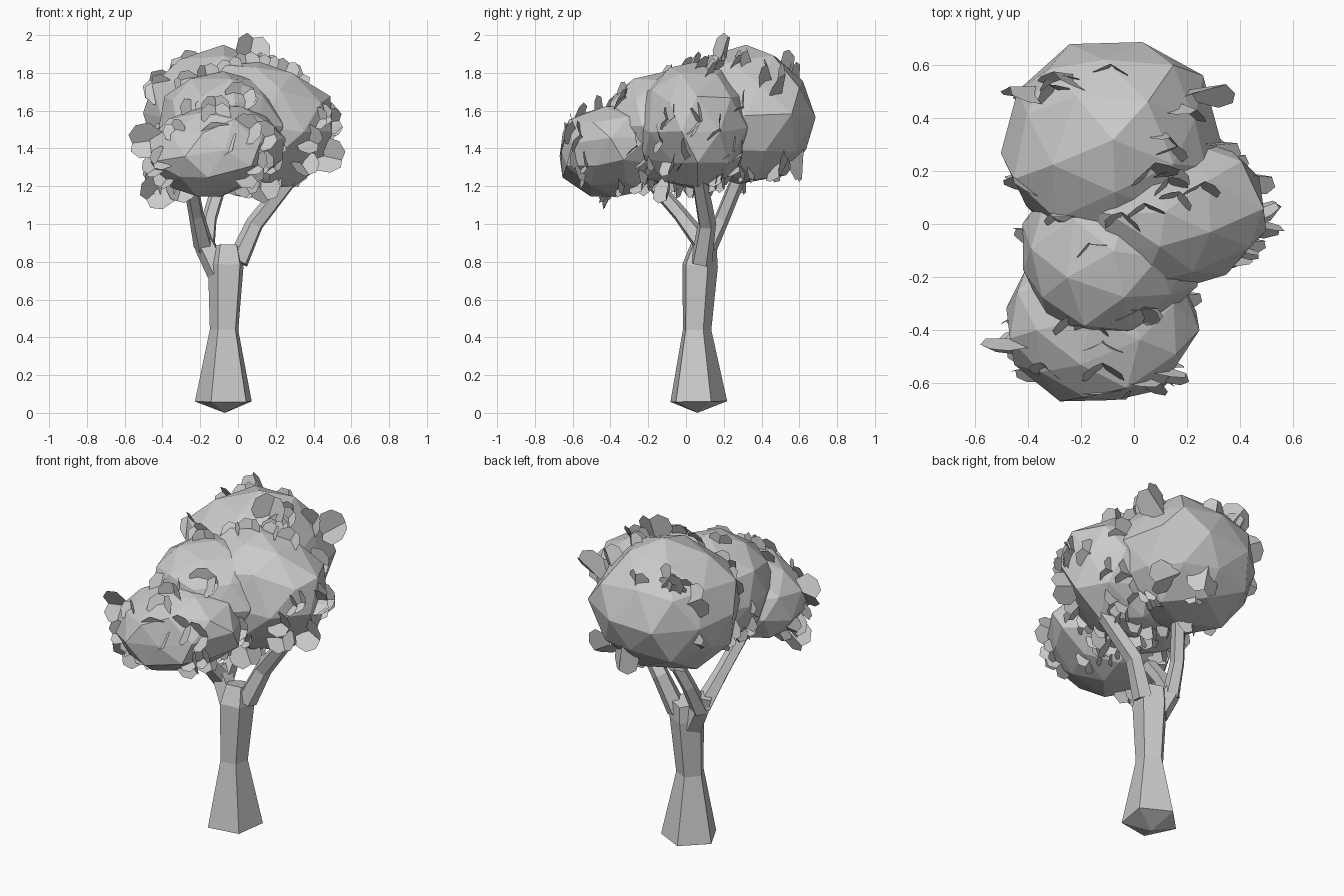
import bpy, bmesh, math, random
from mathutils import Vector, Matrix

random.seed(7)
if "Cube" in bpy.data.objects:
    bpy.data.objects.remove(bpy.data.objects["Cube"])

grey = bpy.data.materials.new("plain grey")
grey.use_nodes = True
grey.diffuse_color = (0.6, 0.6, 0.6, 1)
grey.node_tree.nodes["Principled BSDF"].inputs["Base Color"].default_value = grey.diffuse_color


def finish(bm, name, closed=True):
    if closed:
        bmesh.ops.recalc_face_normals(bm, faces=bm.faces)
    mesh = bpy.data.meshes.new(name)
    bm.to_mesh(mesh)
    bm.free()
    mesh.materials.append(grey)
    obj = bpy.data.objects.new(name, mesh)
    bpy.context.collection.objects.link(obj)
    return obj


def limb(name, path, sides=5, tip=None):
    """Loft a faceted limb through (x, y, z, radius) stations."""
    bm = bmesh.new()
    pts = [Vector(p[:3]) for p in path]
    rings = []
    for i, p in enumerate(pts):
        along = pts[min(i + 1, len(pts) - 1)] - pts[max(i - 1, 0)]
        turn = Vector((0, 0, 1)).rotation_difference(along)
        ring = []
        for k in range(sides):
            a = math.tau * k / sides - math.pi / 4
            ring.append(bm.verts.new(p + turn @ Vector((math.cos(a), math.sin(a), 0)) * path[i][3]))
        rings.append(ring)
    for low, high in zip(rings, rings[1:]):
        for k in range(sides):
            n = (k + 1) % sides
            bm.faces.new((low[k], low[n], high[n], high[k]))
    bm.faces.new(rings[-1])
    if tip:
        point = bm.verts.new(tip)
        for k in range(sides):
            bm.faces.new((point, rings[0][(k + 1) % sides], rings[0][k]))
    else:
        bm.faces.new(rings[0][::-1])
    return finish(bm, name)


# Trunk with a flared foot, and its three branches
limb("trunk", [(-0.07, 0.06, 0.06, 0.16), (-0.07, 0.055, 0.44, 0.08),
               (-0.06, 0.07, 0.78, 0.1), (-0.06, 0.09, 0.88, 0.075)], tip=(-0.07, 0.06, 0))
limb("left_branch", [(0.0, 0.08, 0.8, 0.06), (0.09, 0.11, 1.0, 0.05), (0.36, 0.05, 1.34, 0.04)])
limb("fork", [(-0.1, 0.08, 0.74, 0.065), (-0.17, 0.1, 0.88, 0.06), (-0.2, 0.1, 0.95, 0.045)])
limb("front_branch", [(-0.18, 0.1, 0.88, 0.055), (-0.22, -0.03, 1.05, 0.042), (-0.26, -0.22, 1.27, 0.04)])
limb("back_branch", [(-0.17, 0.11, 0.86, 0.05), (-0.15, 0.19, 1.03, 0.042), (-0.07, 0.3, 1.3, 0.04)])

# Canopy lobes: name, centre, radii, sideways tilt
lobes = [
    ("back_canopy", (-0.08, 0.3, 1.57), (0.42, 0.39, 0.36), 0),
    ("left_canopy", (0.1, 0.06, 1.52), (0.4, 0.31, 0.34), 0.1),
    ("middle_canopy", (-0.09, -0.1, 1.51), (0.33, 0.33, 0.3), 0),
    ("front_canopy", (-0.13, -0.37, 1.39), (0.36, 0.32, 0.24), -0.18),
]
frames = []
for name, centre, radii, tilt in lobes:
    frame = Matrix.Translation(centre) @ Matrix.Rotation(tilt, 4, "Y") @ Matrix.Diagonal((*radii, 1))
    frames.append(frame)
    bm = bmesh.new()
    bmesh.ops.create_icosphere(bm, subdivisions=2, radius=1.02)
    bmesh.ops.rotate(bm, verts=bm.verts, matrix=Matrix.Rotation(random.uniform(0, 3), 3, "Z"))
    for v in bm.verts:
        v.co *= random.uniform(0.97, 1.03)
        v.co += Vector([random.uniform(-0.06, 0.06) for _ in range(3)])
        v.co = frame @ v.co
    finish(bm, name)


# Leaves: folded hexagons that stand out of the canopy, facing mostly forward
half_outline = [(0.03, -0.08), (0.085, -0.02), (0.08, 0.045), (0.04, 0.085)]


def add_leaf(bm, spot, outward, size):
    facing = Vector((random.uniform(-0.4, 0.4), -1, random.uniform(-0.1, 0.6))).normalized()
    up = outward - facing * outward.dot(facing)
    up.normalize()
    side = up.cross(facing)

    def place(u, v, depth):
        return bm.verts.new(spot + (side * u + up * v + facing * depth) * size)

    spine = [place(0, -0.08, -0.025), place(0, 0.075, -0.01)]
    for s in (-1, 1):
        edge = [place(s * u, v, 0.03 * u / 0.085) for u, v in half_outline]
        bm.faces.new([spine[0]] + edge + [spine[1]])


bm = bmesh.new()
# Large leaves along the silhouette
for spot in [(-0.48, -0.45, 1.44), (-0.42, -0.42, 1.18), (0.47, 0.0, 1.36), (0.45, 0.05, 1.55),
             (0.07, 0.2, 1.91), (-0.26, 0.55, 1.82), (0.12, -0.1, 1.2), (-0.4, 0.5, 1.72),
             (0.28, 0.5, 1.75), (-0.1, -0.62, 1.45), (0.2, 0.5, 1.3), (0.0, 0.6, 1.32)]:
    add_leaf(bm, Vector(spot), Vector(spot) - Vector((-0.03, spot[1], 1.5)), 1.1)

# Scattered leaves on the exposed canopy surface
count = 0
while count < 75:
    i = random.choice((0, 1, 1, 2, 3, 3))
    d = Vector([random.gauss(0, 1) for _ in range(3)]).normalized()
    spot = frames[i] @ d
    buried = any((f.inverted() @ spot).length < 0.98 for j, f in enumerate(frames) if j != i)
    if buried or abs(d.y) > 0.8:
        continue
    outward = (frames[i].to_3x3().inverted().transposed() @ d).normalized()
    add_leaf(bm, spot - outward * 0.02, outward, random.uniform(0.7, 1.0))
    count += 1
finish(bm, "leaves", closed=False)
